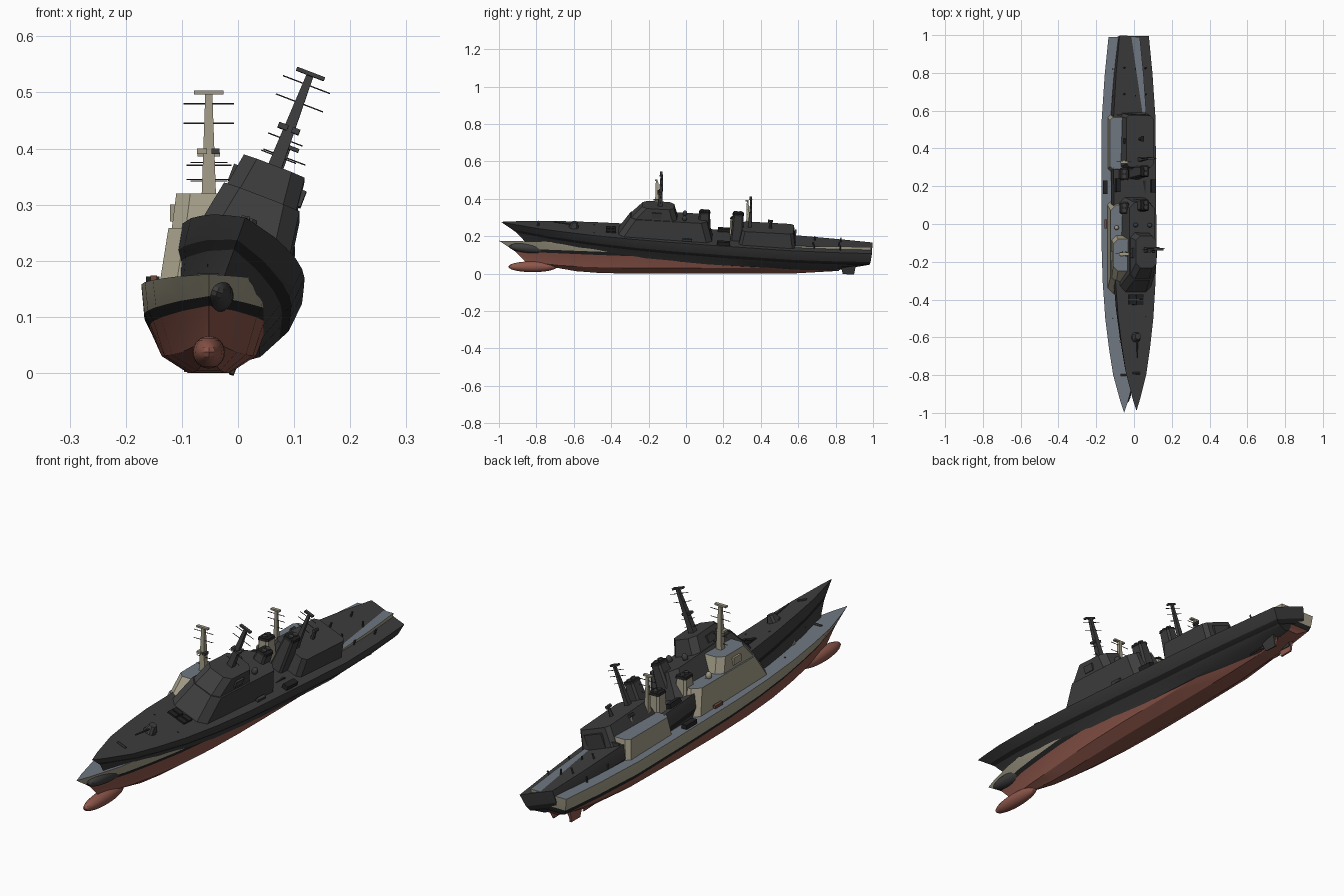
import bpy, bmesh, math
from mathutils import Vector, Matrix

cube = bpy.data.objects.get("Cube")
if cube:
    bpy.data.objects.remove(cube, do_unlink=True)


def material(name, r, g, b):
    m = bpy.data.materials.new(name)
    m.use_nodes = True
    m.diffuse_color = (r, g, b, 1)
    m.node_tree.nodes["Principled BSDF"].inputs["Base Color"].default_value = (r, g, b, 1)
    return m


beige = material("beige_paint", .36, .33, .24)
deck_blue = material("blue_grey_deck", .16, .185, .22)
red = material("red_bottom", .27, .095, .07)
black = material("black", .016, .016, .016)
dark = material("dark_grey", .048, .048, .048)
brown = material("brown_rack", .16, .07, .045)

# Current ship: placement, name prefix and palette
ship = {}


def finish(name, bm, mats, smooth=False):
    bmesh.ops.recalc_face_normals(bm, faces=bm.faces)
    mesh = bpy.data.meshes.new(ship["prefix"] + name)
    bm.to_mesh(mesh)
    bm.free()
    for m in mats:
        mesh.materials.append(ship["paint"][m])
    ob = bpy.data.objects.new(ship["prefix"] + name, mesh)
    bpy.context.collection.objects.link(ob)
    ob.matrix_world = ship["place"]
    if smooth:
        bpy.ops.object.select_all(action='DESELECT')
        ob.select_set(True)
        bpy.context.view_layer.objects.active = ob
        bpy.ops.object.shade_smooth_by_angle(angle=math.radians(25))
    return ob


def block(name, low, high, cut=0, x=0, mats=("wall", "deck")):
    """Tapered house with chamfered corners; low and high are (y0, y1, half width, z)."""
    bm = bmesh.new()
    rings = []
    for y0, y1, w, z in (low, high):
        if cut:
            pts = [(-w, y0 + cut), (-w + cut, y0), (w - cut, y0), (w, y0 + cut),
                   (w, y1 - cut), (w - cut, y1), (-w + cut, y1), (-w, y1 - cut)]
        else:
            pts = [(-w, y0), (w, y0), (w, y1), (-w, y1)]
        rings.append([bm.verts.new((x + a, b, z)) for a, b in pts])
    a, b = rings
    for i in range(len(a)):
        j = (i + 1) % len(a)
        bm.faces.new((a[i], a[j], b[j], b[i]))
    bm.faces.new(a[::-1])
    top = bm.faces.new(b)
    top.material_index = len(mats) - 1
    return finish(name, bm, mats)


def box(name, x, y, z, sx, sy, sz, mat):
    return block(name, (y - sy / 2, y + sy / 2, sx / 2, z - sz / 2),
                 (y - sy / 2, y + sy / 2, sx / 2, z + sz / 2), 0, x, (mat,))


def rod(name, p, q, r1, r2, mat, n=8):
    p, q = Vector(p), Vector(q)
    d = q - p
    bm = bmesh.new()
    turn = d.to_track_quat('Z', 'Y').to_matrix().to_4x4()
    bmesh.ops.create_cone(bm, cap_ends=True, segments=n, radius1=r1, radius2=r2, depth=d.length,
                          matrix=Matrix.Translation((p + q) / 2) @ turn @ Matrix.Rotation(math.pi / n, 4, 'Z'))
    return finish(name, bm, (mat,), n > 6)


def ball(name, centre, size, mat):
    bm = bmesh.new()
    bmesh.ops.create_uvsphere(bm, u_segments=20, v_segments=12, radius=1,
                              matrix=Matrix.Translation(centre) @ Matrix.Diagonal((*size, 1)))
    return finish(name, bm, (mat,), True)


def hull():
    # Stations along the ship with the half width of the deck
    plan = [(0, 0), (.03, .02), (.1, .058), (.17, .08), (.25, .1), (.35, .114),
            (.45, .12), (.6, .12), (.78, .119), (.9, .103), (1, .083)]
    # Level lines from deck to keel: stem y, stern y, half width, fullness, height rule
    levels = [
        (-1.0, .99, .12, 1.0, lambda t: .143 + .033 * (1 - t) ** 1.3),
        (-.94, .985, .115, 1.1, lambda t: .092 + .045 * (1 - t) ** 2),
        (-.915, .98, .105, 1.15, lambda t: .072 + .048 * (1 - t) ** 2),
        (-.86, .97, .084, 1.3, lambda t: .03 + .035 * (1 - 2 * t) ** 4),
        (-.76, .96, .037, 1.4, lambda t: .05 * (1 - 2 * t) ** 6)]
    bm = bmesh.new()
    grid = []
    for t, f in plan:
        side = [(w * (f / .12) ** p, y0 + (y1 - y0) * t, z(t)) for y0, y1, w, p, z in levels]
        ring = side + [(-x, y, z) for x, y, z in side[::-1]]
        grid.append([bm.verts.new(c) for c in ring])
    colours = (0, 1, 2, 2, 2, 2, 2, 1, 0, 3)
    for a, b in zip(grid, grid[1:]):
        for i, c in enumerate(colours):
            j = (i + 1) % len(colours)
            bm.faces.new((a[i], a[j], b[j], b[i])).material_index = c
    # Transom in matching bands
    s = grid[-1]
    for i in range(4):
        bm.faces.new((s[i], s[i + 1], s[8 - i], s[9 - i])).material_index = colours[i]
    bmesh.ops.remove_doubles(bm, verts=bm.verts, dist=.0002)
    finish("hull", bm, ("wall", "stripe", "bottom", "deck"), True)


def mast(name, y, z0, z1, r, yards, bar):
    rod(name, (0, y, z0), (0, y, z1), r, r * .5, "wall", 4)
    for z, w in yards:
        rod(name + "_yard", (-w, y, z), (w, y, z), .0013, .0013, "metal", 6)
    box(name + "_radar", 0, y - .004, z1 + .004, bar, .014, .007, "wall")


def funnel(name, y, z0):
    block(name, (y - .036, y + .036, .03, z0), (y - .028, y + .028, .023, .292), .008)
    block(name + "_cap", (y - .03, y + .03, .025, .292), (y - .027, y + .027, .022, .302), .006, 0, ("stripe",))
    for s in (-1, 1):
        rod(name + "_pipe", (0, y + s * .013, .3), (0, y + s * .013, .309), .01, .01, "metal", 12)


def build_ship():
    hull()
    ball("bow_bulb", (0, -.82, .037), (.029, .13, .02 + .009), "bottom")
    for s in (-1, 1):
        block("rudder", (.84, .9, .004, .002), (.82, .91, .005, .07), 0, s * .04, ("bottom",))
        rod("propeller_shaft", (s * .03, .55, .02), (s * .045, .82, .022), .004, .004, "bottom")

    # Forward house and bridge
    block("forward_house", (-.38, .135, .09, .145), (-.31, .1, .072, .258), .03)
    block("bridge", (-.305, -.06, .066, .258), (-.25, -.08, .058, .32), .025)
    for s in (-1, 1):
        box("bridge_wing", s * .063, -.17, .285, .012, .05, .03, "wall")
        ball("side_dome", (s * .04, -.02, .268), (.012, .012, .016), "wall")
        box("raft_rack", s * .098, 0, .168, .012, .05, .012, "rack")
    mast("main_mast", -.155, .318, .496, .018,
         [(.48, .045), (.445, .045), (.375, .033), (.342, .033)], .053)
    box("mast_platform", -.012, -.16, .395, .018, .025, .01, "wall")
    box("mast_platform", .012, -.16, .395, .014, .025, .01, "metal")

    # Funnels and aft house
    funnel("forward_funnel", .085, .2)
    funnel("aft_funnel", .265, .145)
    block("aft_house", (.275, .58, .088, .14), (.29, .565, .076, .226), .016)
    box("hangar_door", 0, .5755, .178, .085, .009, .06, "metal")
    mast("aft_mast", .33, .225, .385, .014, [(.37, .04), (.345, .04), (.315, .03)], .04)
    rod("aft_post", (0, .44, .225), (0, .44, .262), .009, .006, "wall")
    rod("aft_post_top", (0, .425, .265), (0, .452, .265), .007, .007, "metal")

    # Deck weapons and fittings
    for s in (-1, 1):
        box("deck_launcher", s * .1, .195, .163, .024, .07, .018, "stripe")
        for y in (-.5, .68, .82):
            rod("deck_bollard", (s * .06, y, .14), (s * .06, y, .168), .004, .004, "metal")
        for row in (-.425, -.395):
            box("missile_hatches", s * .022, row, .164, .038, .024, .014, "stripe")
    rod("gun_base", (0, -.61, .155), (0, -.61, .172), .027, .025, "wall", 16)
    block("gun_turret", (-.635, -.585, .021, .17), (-.622, -.59, .014, .198), .008, 0, ("wall",))
    rod("gun_barrel", (0, -.625, .184), (0, -.72, .192), .004, .003, "metal")
    rod("anchor_winch", (-.02, -.8, .172), (.02, -.8, .172), .006, .006, "metal")


# Upright painted ship, then the dark ship rolled and pitched through it
ship = {"prefix": "upright_", "place": Matrix.Translation((-.052, 0, 0)),
        "paint": {"wall": beige, "deck": deck_blue, "bottom": red, "stripe": black,
                  "metal": dark, "rack": brown}}
build_ship()
ship = {"prefix": "tilted_",
        "place": Matrix.Translation((-.05, 0, .058)) @ Matrix.Rotation(-.055, 4, 'X')
        @ Matrix.Rotation(math.radians(21), 4, 'Y'),
        "paint": {"wall": dark, "deck": dark, "bottom": dark, "stripe": black,
                  "metal": dark, "rack": dark}}
build_ship()
